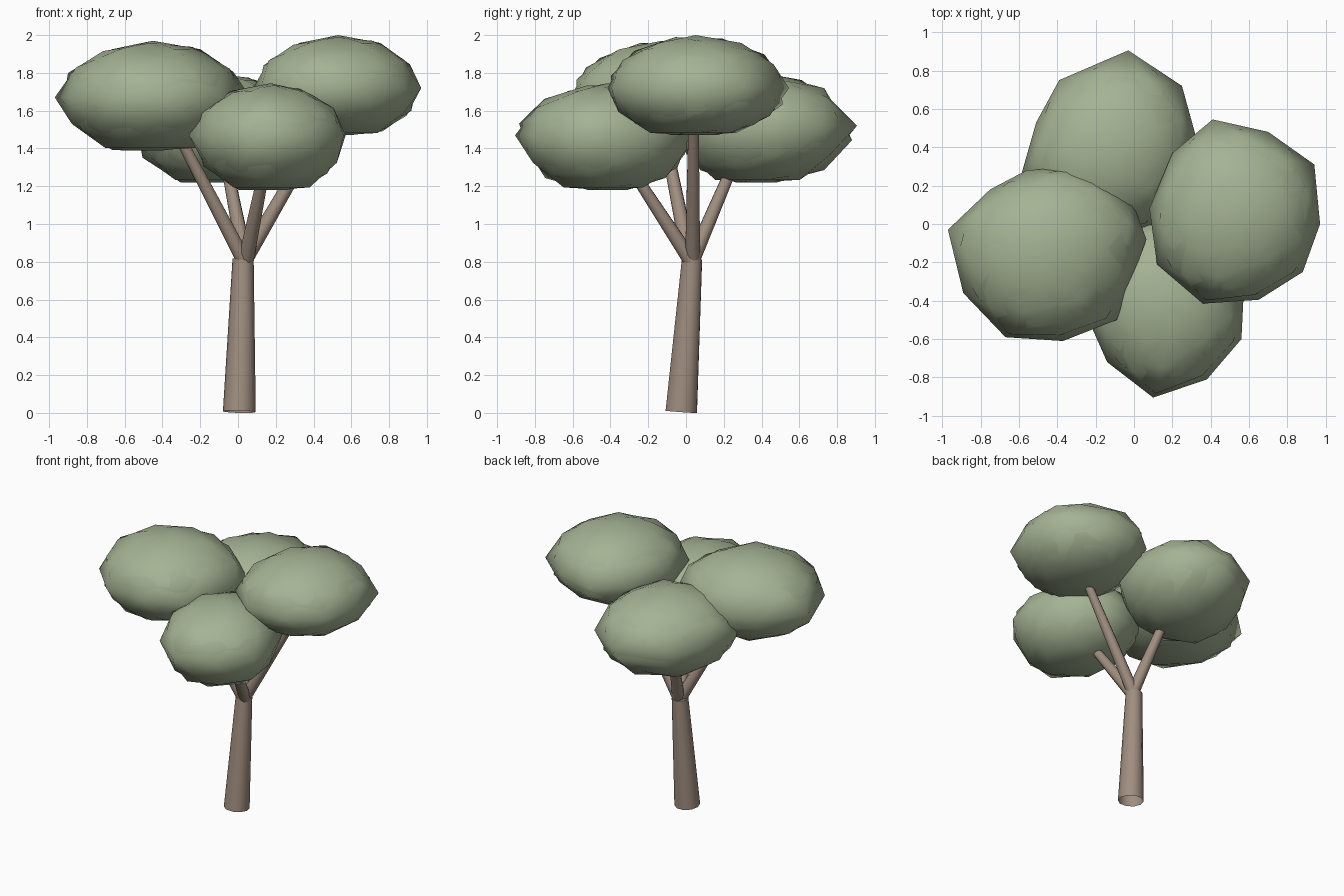
import bpy, bmesh, math
from mathutils import Vector, Matrix

cube = bpy.data.objects.get("Cube")
if cube:
    bpy.data.objects.remove(cube, do_unlink=True)


def material(name, color):
    mat = bpy.data.materials.new(name)
    mat.use_nodes = True
    mat.diffuse_color = (*color, 1)
    mat.node_tree.nodes["Principled BSDF"].inputs["Base Color"].default_value = (*color, 1)
    return mat


leaf_green = material("leaf green", (0.375, 0.45, 0.295))
bark_brown = material("bark brown", (0.35, 0.27, 0.215))


def finish(name, bm, mat, sharp_angle):
    mesh = bpy.data.meshes.new(name)
    bm.to_mesh(mesh)
    bm.free()
    mesh.materials.append(mat)
    obj = bpy.data.objects.new(name, mesh)
    bpy.context.collection.objects.link(obj)
    bpy.ops.object.select_all(action='DESELECT')
    obj.select_set(True)
    bpy.context.view_layer.objects.active = obj
    bpy.ops.object.shade_smooth_by_angle(angle=math.radians(sharp_angle))


def limb(name, start, end, r1, r2):
    """Tapered tube between two points, open at its lower end."""
    start, end = Vector(start), Vector(end)
    axis = end - start
    bm = bmesh.new()
    turn = axis.to_track_quat('Z', 'Y').to_matrix().to_4x4()
    bmesh.ops.create_cone(bm, cap_ends=True, segments=10, radius1=r1, radius2=r2,
                          depth=axis.length,
                          matrix=Matrix.Translation((start + end) / 2) @ turn)
    low = min(bm.faces, key=lambda f: (f.calc_center_median() - start).length)
    bmesh.ops.delete(bm, geom=[low], context='FACES_ONLY')
    finish(name, bm, bark_brown, 50)


def foliage(name, heights, corners):
    """Two overlapping low-poly spheres whose equator follows a plan outline."""
    bottom, middle, top = heights
    corners = [Vector(c) for c in corners]
    count = len(corners)
    center = sum(corners, Vector((0, 0))) / count
    bm = bmesh.new()
    for size, twist, lean in ((1.0, 18, 0), (0.99, 36, 14)):
        turn = Matrix.Rotation(math.radians(lean), 4, 'X') \
            @ Matrix.Rotation(math.radians(twist), 4, 'Z')
        bmesh.ops.create_icosphere(bm, subdivisions=2, radius=size, matrix=turn)
    for v in bm.verts:
        x, y, z = v.co
        # move each vertex towards the matching stretch of the outline
        step = (math.atan2(y, x) / math.tau * count) % count
        k = int(step)
        edge = corners[k % count].lerp(corners[(k + 1) % count], step - k)
        spot = center + (edge - center) * math.hypot(x, y)
        # undersides are flattened
        rise = z * (top - middle) if z > 0 else max(z * 1.12, -1) * (middle - bottom)
        v.co = (spot.x, spot.y, middle + rise)
    finish(name, bm, leaf_green, 60)


# Trunk and branches
limb("trunk", (0.007, -0.025, 0.006), (0.027, 0.032, 0.815), 0.087, 0.056)
for name, start, end in (
    ("right_branch", (0.035, 0.02, 0.80), (-0.33, -0.12, 1.50)),
    ("left_branch", (0.03, 0.035, 0.80), (0.45, 0.04, 1.52)),
    ("front_branch", (0.04, 0.03, 0.80), (0.14, -0.29, 1.29)),
    ("back_branch", (0.04, 0.03, 0.80), (-0.07, 0.27, 1.36)),
):
    limb(name, start, end, 0.042, 0.029)

# Leaf clumps
foliage("right_foliage", (1.39, 1.67, 1.97), (
    (0.065, -0.08), (-0.01, 0.12), (-0.27, 0.3), (-0.56, 0.28), (-0.75, 0.18),
    (-0.97, -0.03), (-0.89, -0.36), (-0.67, -0.59), (-0.37, -0.61), (-0.09, -0.5)))
foliage("left_foliage", (1.47, 1.72, 2.0), (
    (0.97, 0), (0.94, 0.31), (0.7, 0.48), (0.41, 0.545), (0.2, 0.37),
    (0.08, 0.08), (0.12, -0.21), (0.36, -0.415), (0.65, -0.395), (0.88, -0.25)))
foliage("front_foliage", (1.18, 1.47, 1.745), (
    (0.57, -0.4), (0.47, -0.14), (0.25, 0.02), (0, 0.02), (-0.2, -0.17),
    (-0.26, -0.45), (-0.14, -0.72), (0.1, -0.905), (0.38, -0.81), (0.56, -0.6)))
foliage("back_foliage", (1.22, 1.52, 1.805), (
    (0.33, 0.43), (0.25, 0.72), (-0.03, 0.905), (-0.39, 0.75), (-0.51, 0.53),
    (-0.59, 0.25), (-0.45, 0.03), (-0.2, -0.06), (0.08, -0.02), (0.27, 0.17)))
